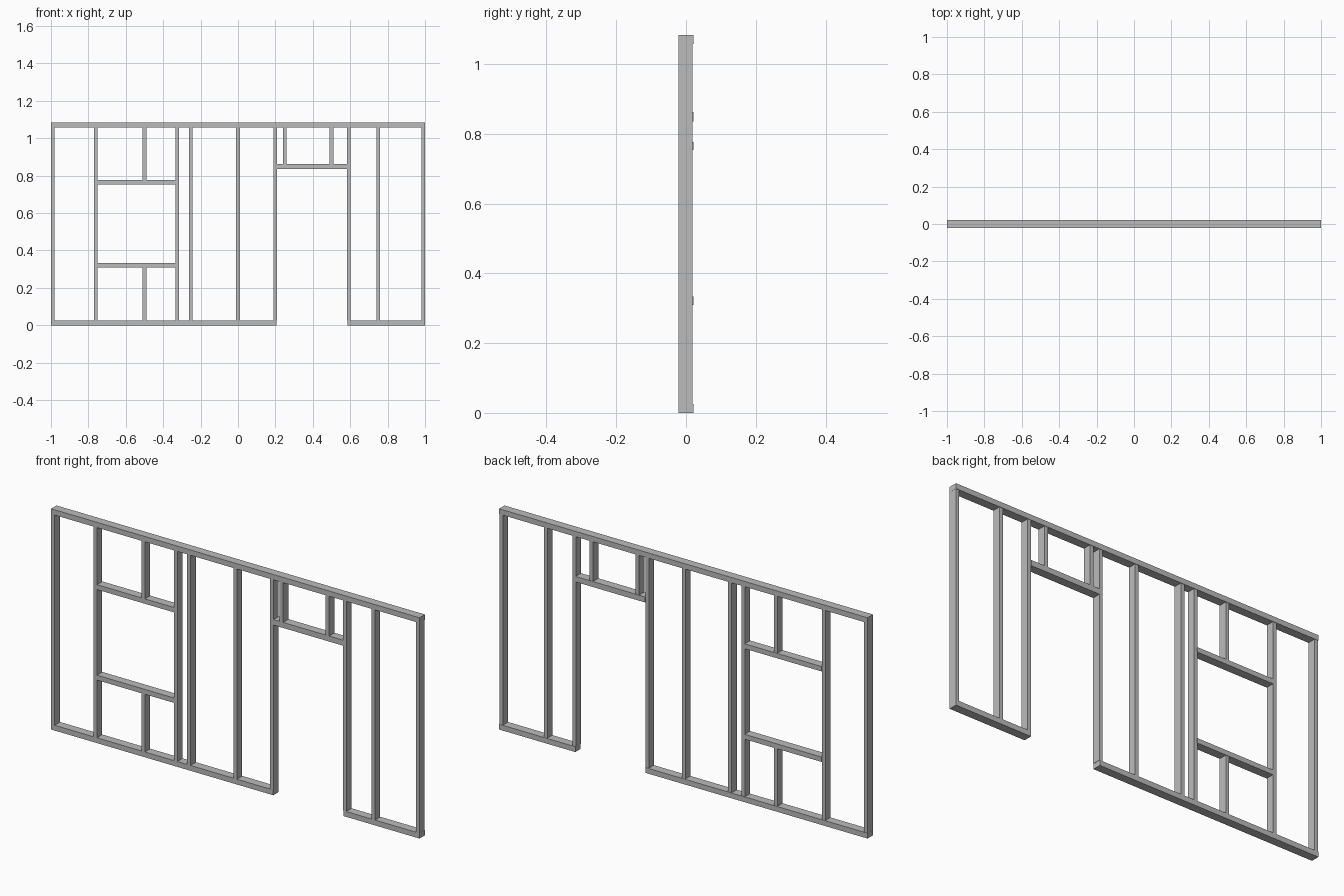
import bpy

if "Cube" in bpy.data.objects:
    bpy.data.objects.remove(bpy.data.objects["Cube"], do_unlink=True)

GREY = (0.5, 0.5, 0.5, 1)
timber = bpy.data.materials.new("timber grey")
timber.use_nodes = True
timber.diffuse_color = GREY
timber.node_tree.nodes["Principled BSDF"].inputs["Base Color"].default_value = GREY

TOP, PLATE, STUD = 1.083, 0.026, 0.019
FRONT, BACK = -0.021, 0.021


def beam(name, x0, x1, z0, z1, back=BACK):
    """Add one square-cut timber spanning the given limits."""
    bpy.ops.mesh.primitive_cube_add(
        size=1, location=((x0 + x1) / 2, (FRONT + back) / 2, (z0 + z1) / 2))
    ob = bpy.context.object
    ob.name = name
    ob.scale = (x1 - x0, back - FRONT, z1 - z0)
    bpy.ops.object.transform_apply(location=False, rotation=False, scale=True)
    ob.data.materials.append(timber)


def stud(name, x, z0=PLATE, z1=TOP - PLATE):
    # studs sit a hair short of the plates at the back
    beam(name, x - STUD / 2, x + STUD / 2, z0, z1, BACK - 0.002)


# Plates, with the sole plate cut at the doorway
beam("top_plate", -1, 1, TOP - PLATE, TOP)
beam("sole_plate_right", -1, 0.206, 0, PLATE)
beam("sole_plate_left", 0.586, 1, 0, PLATE)

# Full-height studs
for i, x in enumerate((-0.99, -0.76, -0.324, -0.252, 0, 0.198, 0.593, 0.749, 0.99)):
    stud(f"full_stud_{i + 1}", x)

# Window opening with short studs above and below
beam("window_sill", -0.75, -0.333, 0.309, 0.333)
beam("window_header", -0.75, -0.333, 0.753, 0.777)
stud("window_lower_stud", -0.5, z1=0.309)
stud("window_upper_stud", -0.5, z0=0.777)

# Door header with short studs above
beam("door_header", 0.207, 0.584, 0.835, 0.862)
for i, x in enumerate((0.25, 0.5)):
    stud(f"door_upper_stud_{i + 1}", x, z0=0.862)
